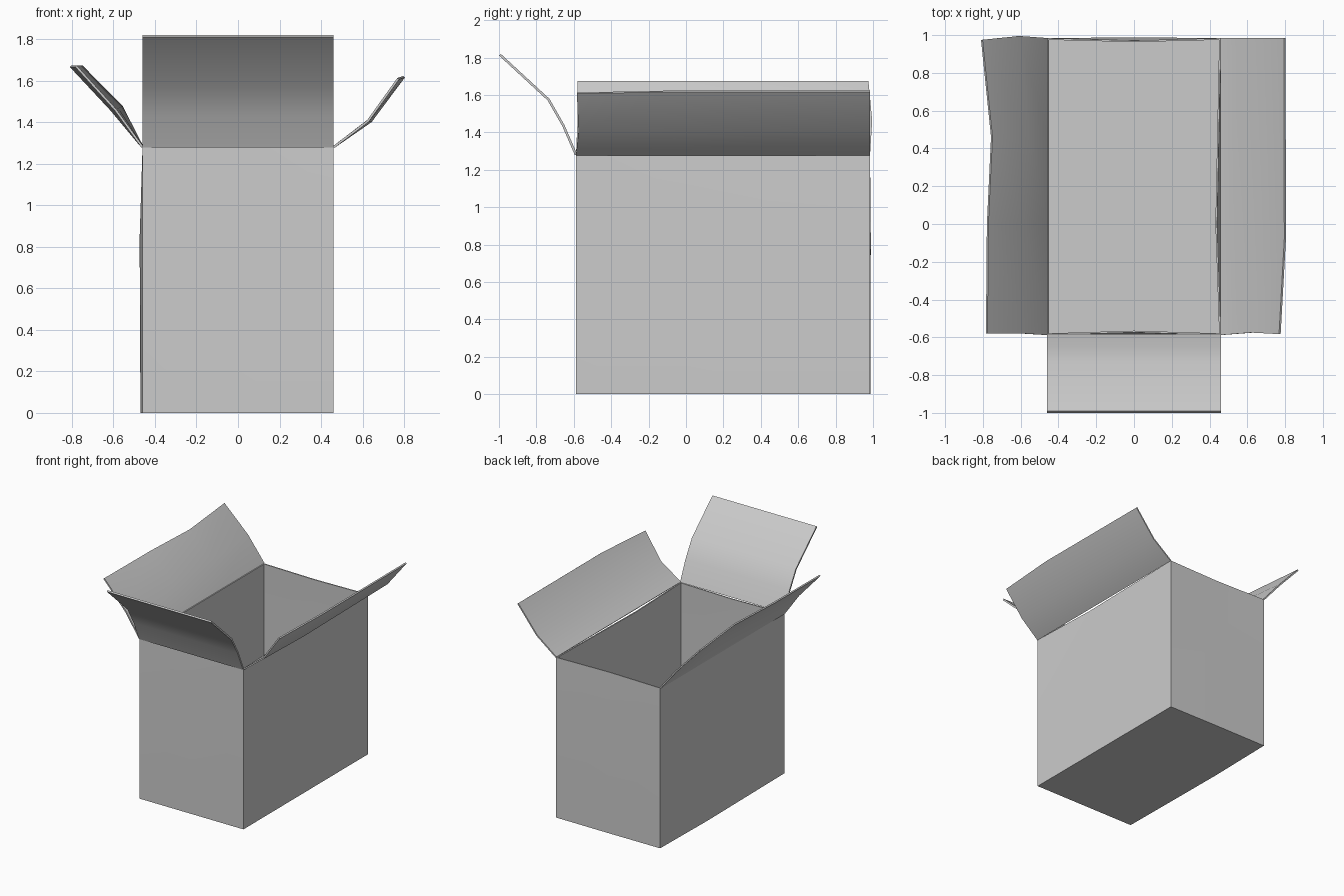
import bpy, bmesh

if "Cube" in bpy.data.objects:
    bpy.data.objects.remove(bpy.data.objects["Cube"])


def add_sheet(name, rings, closed, thickness, offset, angle):
    """Skin rows of points into a thin cardboard sheet."""
    bm = bmesh.new()
    rows = [[bm.verts.new(p) for p in ring] for ring in rings]
    n = len(rows[0])
    for a, b in zip(rows, rows[1:]):
        for i in range(n if closed else n - 1):
            j = (i + 1) % n
            bm.faces.new((a[i], a[j], b[j], b[i]))
    if closed:
        bm.faces.new(rows[0][::-1])
    bmesh.ops.recalc_face_normals(bm, faces=bm.faces)
    mesh = bpy.data.meshes.new(name)
    bm.to_mesh(mesh)
    bm.free()
    obj = bpy.data.objects.new(name, mesh)
    bpy.context.collection.objects.link(obj)
    bpy.ops.object.select_all(action='DESELECT')
    bpy.context.view_layer.objects.active = obj
    obj.select_set(True)
    mod = obj.modifiers.new("card", 'SOLIDIFY')
    mod.thickness = thickness
    mod.offset = offset
    mod.use_even_offset = True
    bpy.ops.object.modifier_apply(modifier=mod.name)
    bpy.ops.object.shade_smooth_by_angle(angle=angle)
    return obj


X, Y0, Y1, H = 0.46, -0.588, 0.984, 1.28


def ring(z, front, right, back, left):
    """One outline of the carton, each side bowed at its middle."""
    return [(-X, Y0, z), (0, Y0 + front, z), (X, Y0, z), (X + right, 0, z),
            (X, Y1, z), (0, Y1 + back, z), (-X, Y1, z), (-X + left, 0.4, z)]


# Open carton with slightly bowed walls
add_sheet("carton_body", [
    ring(0, 0, 0, 0.002, -0.01),
    ring(0.84, 0, 0, 0.004, -0.014),
    ring(H, 0.014, -0.02, -0.012, 0.0)], True, 0.009, -1, 0.5)

# Front flap, straight along its hinge
profile = [(Y0, H), (-0.655, 1.435), (-0.735, 1.575), (-0.995, 1.815)]
add_sheet("front_flap", [[(x, y, z) for y, z in profile]
                         for x in (-X, 0, X)], False, 0.013, 0, 0.8)

# Left flap, warped along its length
add_sheet("left_flap", [
    [(-X, Y0, H), (-0.59, -0.58, 1.46), (-0.78, -0.58, 1.67)],
    [(-X, 0, H), (-0.58, 0, 1.465), (-0.775, 0, 1.67)],
    [(-X, 0.45, H), (-0.56, 0.45, 1.475), (-0.753, 0.46, 1.67)],
    [(-X, Y1, H), (-0.61, 0.995, 1.46), (-0.806, 0.975, 1.67)]],
    False, 0.011, 0, 0.8)

# Right flap, lower and wider open
add_sheet("right_flap", [
    [(X, Y0, H), (0.625, -0.575, 1.405), (0.772, -0.583, 1.61)],
    [(X, 0, H), (0.64, -0.08, 1.405), (0.80, -0.08, 1.62)],
    [(X, Y1, H), (0.63, Y1, 1.41), (0.798, Y1, 1.62)]],
    False, 0.011, 0, 0.8)
